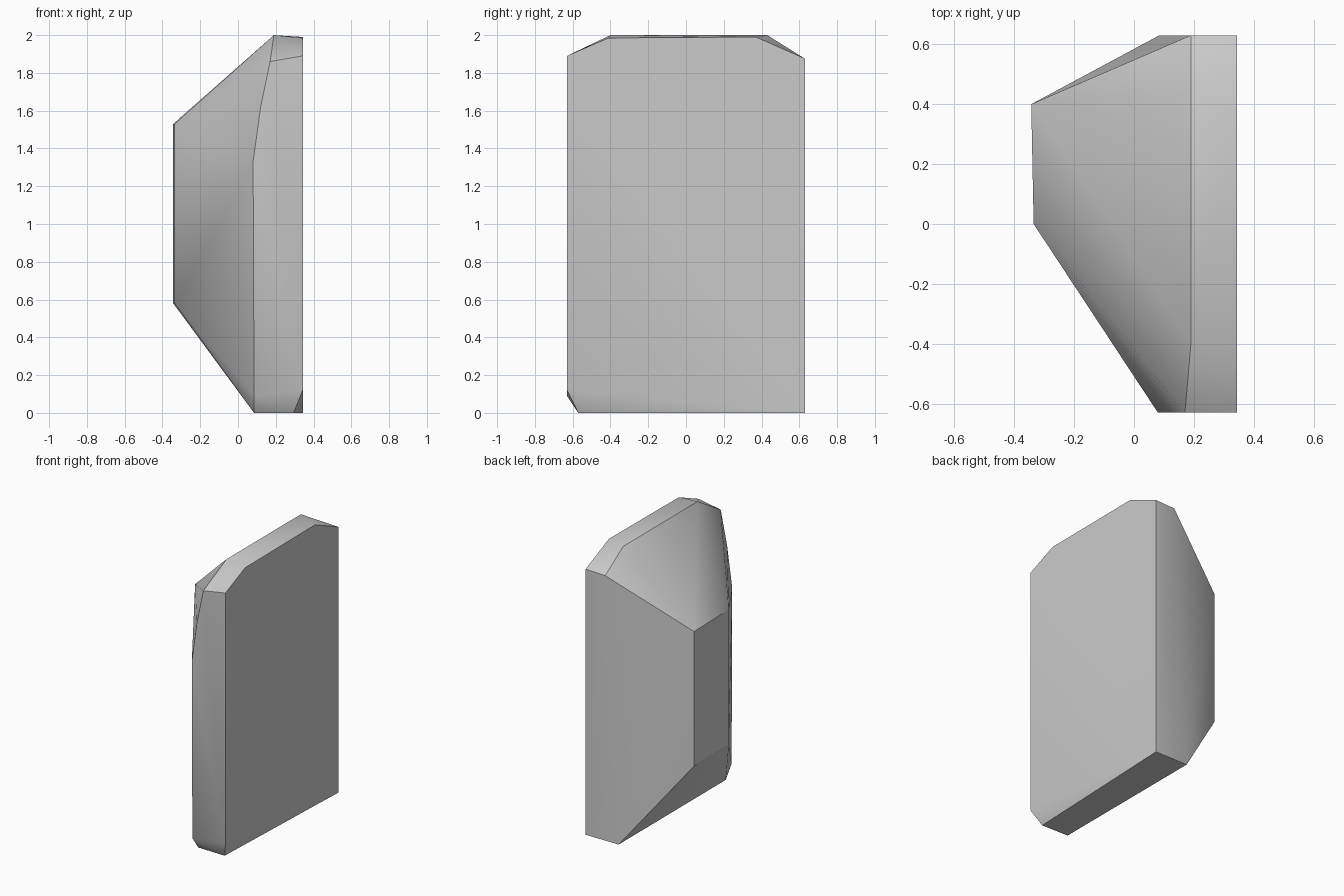
import bpy
import bmesh
import math

default_cube = bpy.data.objects.get("Cube")
if default_cube:
    bpy.data.objects.remove(default_cube, do_unlink=True)

HALF_DEPTH = 0.63
FACE_X = 0.343
BELLY_X = 0.085
RIDGE_X = 0.19


def make_material(name, colour):
    material = bpy.data.materials.new(name)
    material.use_nodes = True
    material.diffuse_color = colour
    shader = material.node_tree.nodes["Principled BSDF"]
    shader.inputs["Base Color"].default_value = colour
    return material


def build_hull(name, points, material):
    """Wrap a faceted convex solid around the corner points."""
    mesh = bpy.data.meshes.new(name)
    bm = bmesh.new()
    for point in points:
        bm.verts.new(point)
    bmesh.ops.convex_hull(bm, input=bm.verts[:])
    loose = [v for v in bm.verts if not v.link_faces]
    bmesh.ops.delete(bm, geom=loose, context="VERTS")
    bmesh.ops.recalc_face_normals(bm, faces=bm.faces[:])
    bm.to_mesh(mesh)
    bm.free()
    mesh.materials.append(material)
    solid = bpy.data.objects.new(name, mesh)
    bpy.context.collection.objects.link(solid)
    return solid


# Broad flat face, outlined in y and z
broad_face = [(FACE_X, y, z) for y, z in (
    (-HALF_DEPTH, 0.12), (-HALF_DEPTH, 1.89), (-0.41, 1.985),
    (0.37, 1.99), (HALF_DEPTH, 1.875), (HALF_DEPTH, 0))]

# Front rim, outlined in x and z
front_rim = [(x, -HALF_DEPTH, z) for x, z in (
    (BELLY_X, 0.09), (0.08, 1.33), (0.12, 1.62), (0.17, 1.86))]

# Top ridge with its dropped back corner
top_ridge = [(RIDGE_X, -0.4, 2), (RIDGE_X, 0.43, 2),
             (RIDGE_X, HALF_DEPTH, 1.87)]

# Base, with one nipped front corner
base = [(BELLY_X, -0.565, 0), (0.295, -0.57, 0), (BELLY_X, HALF_DEPTH, 0)]

# Small narrow end face
narrow_end = [(x, y, z) for x, y in ((-0.335, 0), (-0.343, 0.4))
              for z in (0.58, 1.53)]

grey = make_material("plain grey", (0.6, 0.6, 0.6, 1))
block = build_hull("faceted_block",
                   broad_face + front_rim + top_ridge + base + narrow_end, grey)

# Soft shading across shallow facets, crisp main edges
bpy.ops.object.select_all(action="DESELECT")
block.select_set(True)
bpy.context.view_layer.objects.active = block
bpy.ops.object.shade_smooth_by_angle(angle=math.radians(30))
